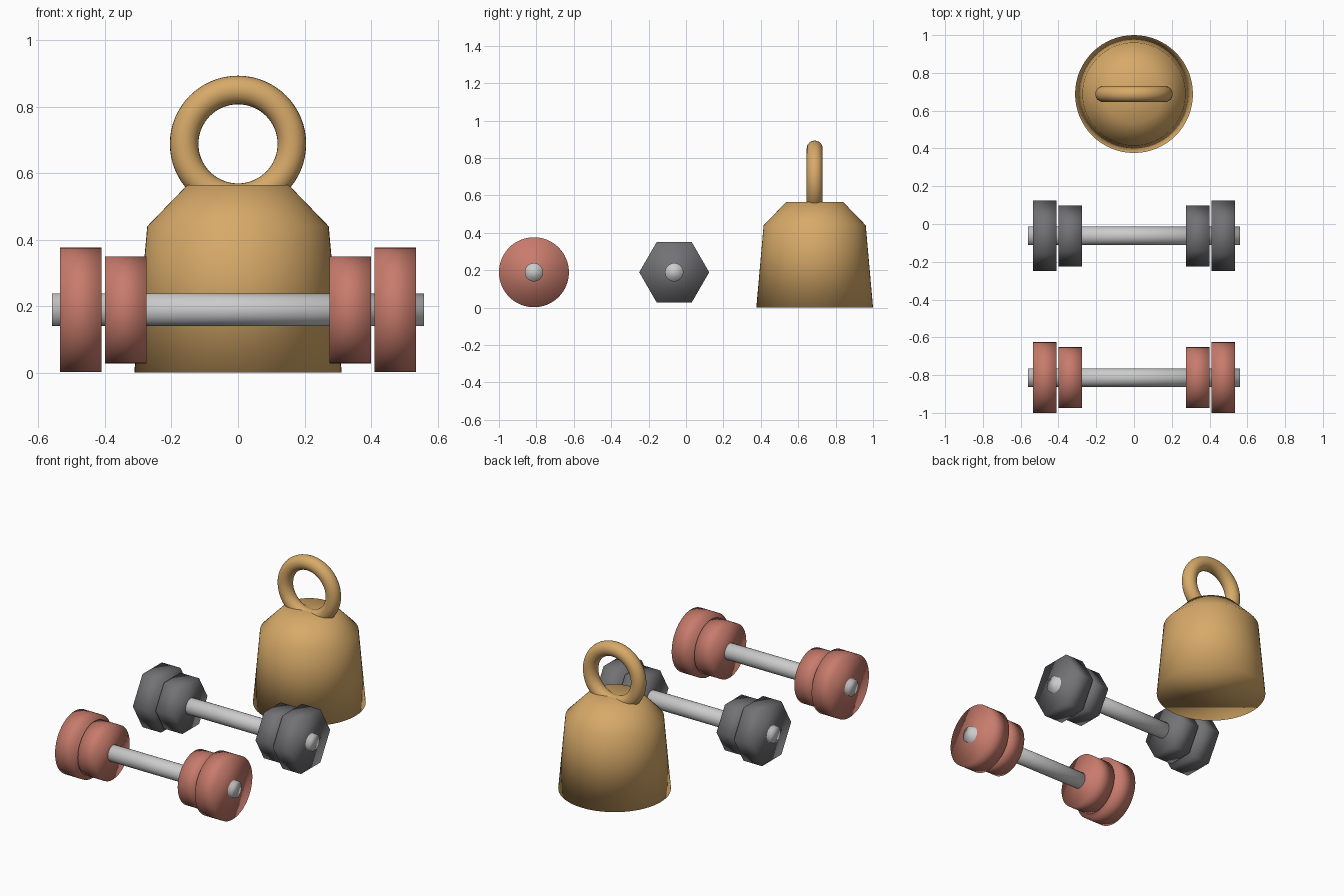
import bpy, bmesh
from math import cos, sin, pi
from mathutils import Matrix

if "Cube" in bpy.data.objects:
    bpy.data.objects.remove(bpy.data.objects["Cube"])


def material(name, rgb):
    m = bpy.data.materials.new(name)
    m.diffuse_color = (*rgb, 1)
    m.use_nodes = True
    m.node_tree.nodes["Principled BSDF"].inputs["Base Color"].default_value = m.diffuse_color
    return m


ORANGE = material("orange", (0.68, 0.40, 0.14))
RED = material("red", (0.58, 0.20, 0.15))
BLACK = material("black", (0.17, 0.17, 0.18))
STEEL = material("steel", (0.66, 0.67, 0.69))


def lathe(name, profile, sides, loc, mat, axis="Z"):
    """Capped solid of revolution; profile is (radius, height) pairs."""
    bm = bmesh.new()
    rings = [[bm.verts.new((r * cos(2 * pi * i / sides), r * sin(2 * pi * i / sides), h))
              for i in range(sides)] for r, h in profile]
    for a, b in zip(rings, rings[1:]):
        for i in range(sides):
            j = (i + 1) % sides
            bm.faces.new((a[i], a[j], b[j], b[i]))
    bm.faces.new(rings[0][::-1])
    bm.faces.new(rings[-1])
    if axis == "X":  # cycle axes: x->y, y->z, z->x
        rot = Matrix(((0, 0, 1), (1, 0, 0), (0, 1, 0)))
        bmesh.ops.transform(bm, matrix=rot.to_4x4(), verts=bm.verts)
    bmesh.ops.recalc_face_normals(bm, faces=bm.faces)
    for f in bm.faces:
        f.smooth = True
    me = bpy.data.meshes.new(name)
    bm.to_mesh(me)
    bm.free()
    me.materials.append(mat)
    ob = bpy.data.objects.new(name, me)
    ob.location = loc
    bpy.context.collection.objects.link(ob)
    return ob


def dumbbell(name, y, sides, mat):
    loc = (0, y, 0.189)
    lathe(name + "_bar", [(0.049, -0.56), (0.049, 0.56)], 32, loc, STEEL, "X")
    # large outer and small inner weights at both ends
    for side, s in (("left", -1), ("right", 1)):
        for part, r, x in (("outer", 0.187, 0.4725), ("inner", 0.161, 0.3375)):
            lathe(f"{name}_{part}_weight_{side}", [(r, s * x - 0.0625), (r, s * x + 0.0625)],
                  sides, loc, mat, "X")


dumbbell("round_dumbbell", -0.813, 64, RED)
dumbbell("hex_dumbbell", -0.063, 6, BLACK)

# kettlebell body: tapered sides, sloped shoulder, flat top
lathe("kettlebell_body", [(0.312, 0.0), (0.273, 0.44), (0.153, 0.564)], 64,
      (0, 0.688, 0), ORANGE)

# kettlebell ring handle
bpy.ops.mesh.primitive_torus_add(major_radius=0.162, minor_radius=0.043, major_segments=64,
                                 minor_segments=24, location=(0, 0.688, 0.688),
                                 rotation=(pi / 2, 0, 0))
handle = bpy.context.object
handle.name = "kettlebell_handle"
handle.data.materials.append(ORANGE)
bpy.ops.object.shade_smooth()
